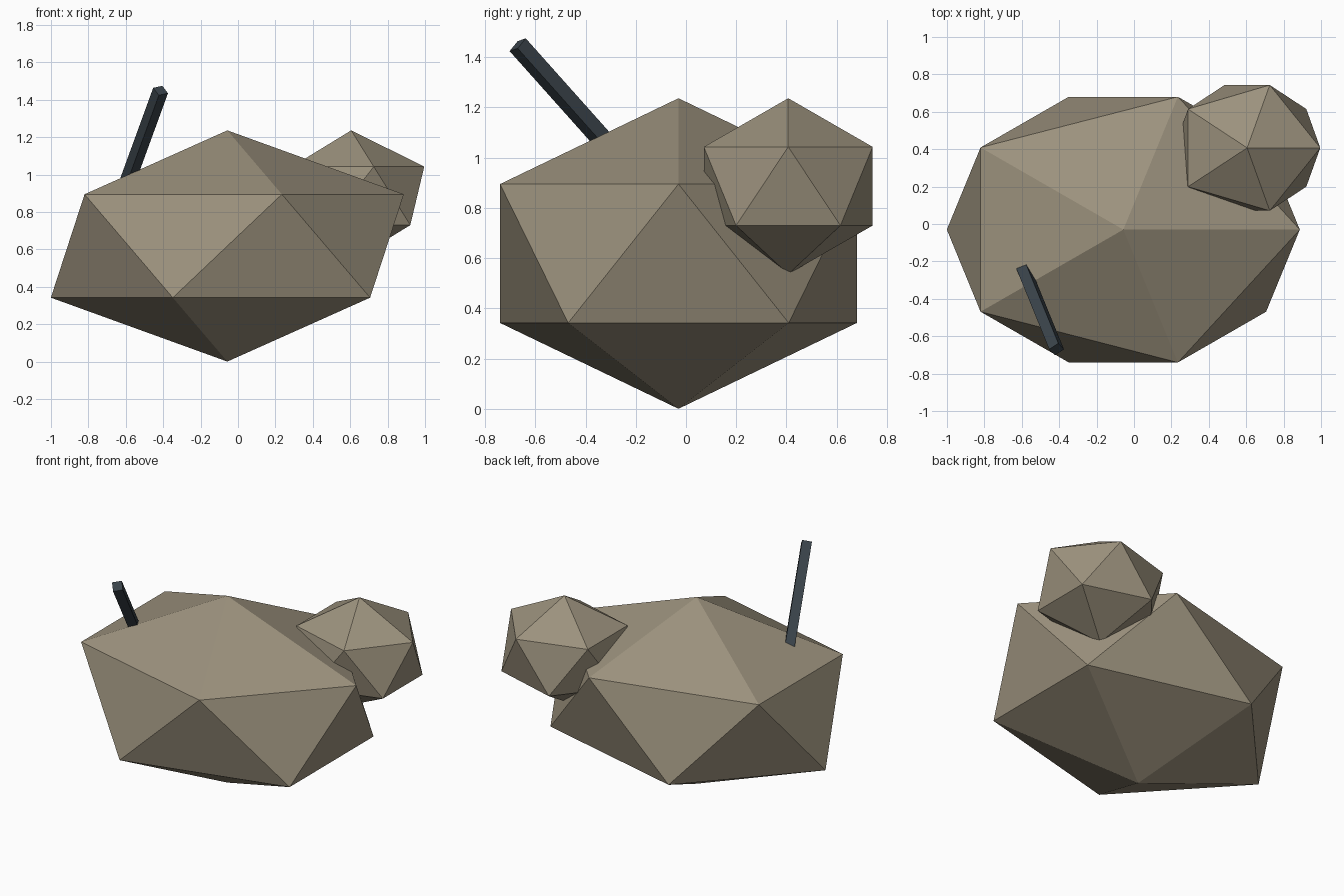
import bpy
from math import radians
from mathutils import Euler, Vector

if "Cube" in bpy.data.objects:
    bpy.data.objects.remove(bpy.data.objects["Cube"])


def material(name, colour):
    mat = bpy.data.materials.new(name)
    mat.diffuse_color = (*colour, 1)
    mat.use_nodes = True
    mat.node_tree.nodes["Principled BSDF"].inputs["Base Color"].default_value = mat.diffuse_color
    return mat


stone = material("warm grey stone", (0.33, 0.285, 0.205))
iron = material("dark blue grey", (0.042, 0.056, 0.068))


def finish(name, mat):
    obj = bpy.context.object
    obj.name = name
    obj.data.materials.append(mat)
    return obj


def boulder(name, centre, radii):
    # Twenty-sided rock, stretched per axis
    bpy.ops.mesh.primitive_ico_sphere_add(subdivisions=1, radius=1, location=centre)
    obj = finish(name, stone)
    obj.scale = radii
    bpy.ops.object.transform_apply(location=False, rotation=False, scale=True)


# Large rock and the small one leaning on its back right corner
boulder("large_rock", (-0.057, -0.03, 0.618), (1.055, 0.835, 0.618))
boulder("small_rock", (0.605, 0.407, 0.886), (0.437, 0.395, 0.35))

# Four-sided rod stuck into the large rock
tilt = Euler((radians(40), radians(20), 0))
tip = Vector((-0.414, -0.67, 1.449))
length = 0.8
axis = tilt.to_matrix() @ Vector((0, 0, 1))
bpy.ops.mesh.primitive_cylinder_add(vertices=4, radius=0.042, depth=length,
                                    location=tip - axis * length / 2, rotation=tilt)
finish("rod", iron)
